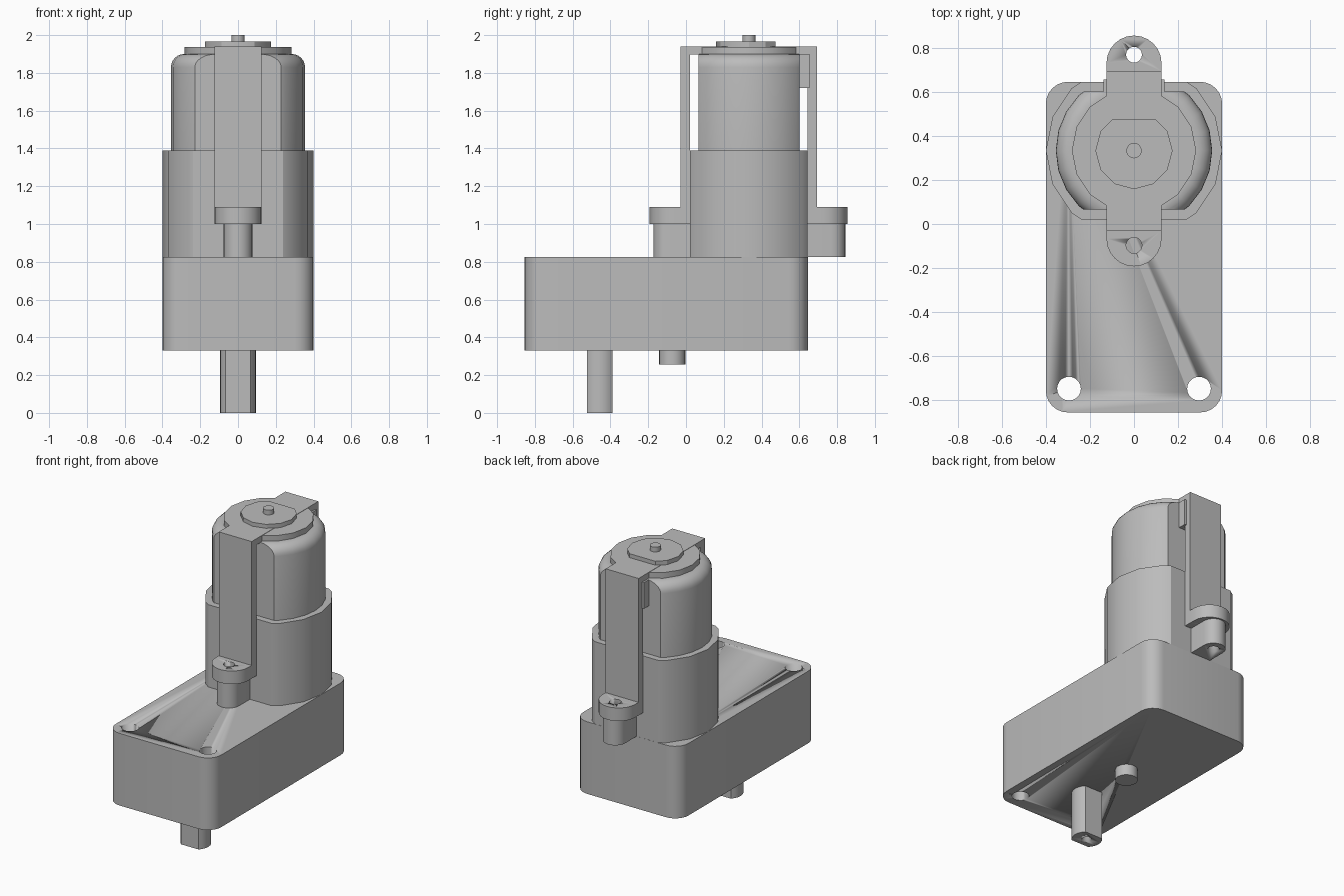
import bpy, bmesh, math
from mathutils import Vector

cube = bpy.data.objects.get("Cube")
if cube:
    bpy.data.objects.remove(cube, do_unlink=True)

grey = bpy.data.materials.new("plain_grey")
grey.use_nodes = True
grey.diffuse_color = (0.5, 0.5, 0.5, 1)
grey.node_tree.nodes["Principled BSDF"].inputs["Base Color"].default_value = (0.5, 0.5, 0.5, 1)

MOTOR_Y = 0.333


def finish(name, bm, angle=30):
    bmesh.ops.recalc_face_normals(bm, faces=bm.faces)
    mesh = bpy.data.meshes.new(name)
    bm.to_mesh(mesh)
    bm.free()
    mesh.materials.append(grey)
    obj = bpy.data.objects.new(name, mesh)
    bpy.context.collection.objects.link(obj)
    bpy.ops.object.select_all(action='DESELECT')
    obj.select_set(True)
    bpy.context.view_layer.objects.active = obj
    bpy.ops.object.shade_smooth_by_angle(angle=math.radians(angle))
    return obj


def extrude(name, points, direction):
    """Extrude a closed outline of 3D points along a direction."""
    bm = bmesh.new()
    face = bm.faces.new([bm.verts.new(p) for p in points])
    new = bmesh.ops.extrude_face_region(bm, geom=[face])["geom"]
    bmesh.ops.translate(bm, vec=direction, verts=[v for v in new if isinstance(v, bmesh.types.BMVert)])
    return finish(name, bm)


def lathe(name, profile, y, segments, flats=(), x=0):
    """Turn an (r, z) profile about a vertical axis, then cut flats at y offsets."""
    bm = bmesh.new()
    rings = []
    for r, z in profile:
        turn = [2 * math.pi * i / segments for i in range(segments)]
        rings.append([bm.verts.new((x + r * math.cos(a), y + r * math.sin(a), z)) for a in turn])
    for low, high in zip(rings, rings[1:]):
        for i in range(segments):
            j = (i + 1) % segments
            bm.faces.new((low[i], low[j], high[j], high[i]))
    bm.faces.new(rings[0])
    bm.faces.new(rings[-1])
    for offset in flats:
        cut = bmesh.ops.bisect_plane(
            bm, geom=bm.verts[:] + bm.edges[:] + bm.faces[:], clear_outer=True,
            plane_co=(0, y + offset, 0), plane_no=(0, math.copysign(1, offset), 0))
        edges = [e for e in cut["geom_cut"] if isinstance(e, bmesh.types.BMEdge)]
        bmesh.ops.edgenet_fill(bm, edges=edges)
    return finish(name, bm)


def drill(obj, x, y, r, z0, z1):
    """Cut a round vertical hole."""
    cutter = lathe("hole_cutter", [(r, z0), (r, z1)], y, 20, x=x)
    cutter.hide_render = True
    mod = obj.modifiers.new("hole", 'BOOLEAN')
    mod.operation, mod.solver, mod.object = 'DIFFERENCE', 'EXACT', cutter
    bpy.ops.object.select_all(action='DESELECT')
    obj.select_set(True)
    bpy.context.view_layer.objects.active = obj
    bpy.ops.object.modifier_apply(modifier=mod.name)
    bpy.data.objects.remove(cutter, do_unlink=True)


def lug(name, half, inner_y, centre_y, z0, z1):
    """Tab with a half-round end, pointing away from the motor."""
    side = math.copysign(1, centre_y - inner_y)
    points = [(half, inner_y, z0)]
    for i in range(13):
        a = math.pi * i / 12
        points.append((half * math.cos(a), centre_y + side * half * math.sin(a), z0))
    points.append((-half, inner_y, z0))
    return extrude(name, points, (0, 0, z1 - z0))


def box(name, low, high):
    (x0, y0, z0), (x1, y1, z1) = low, high
    return extrude(name, [(x0, y0, z0), (x1, y0, z0), (x1, y1, z0), (x0, y1, z0)], (0, 0, z1 - z0))


# Gearbox with rounded corners and two mounting holes
outline = []
radius = 0.1
for k, (cx, cy) in enumerate([(0.3, 0.545), (-0.3, 0.545), (-0.3, -0.755), (0.3, -0.755)]):
    for i in range(7):
        a = math.pi / 2 * (k + i / 6)
        outline.append((cx + radius * math.cos(a), cy + radius * math.sin(a), 0.33))
gearbox = extrude("gearbox", outline, (0, 0, 0.495))
for x in (-0.295, 0.295):
    drill(gearbox, x, -0.747, 0.054, 0.2, 1)

# Output shaft with two flats and a screw hole, plus the locating pin
shaft = lathe("output_shaft", [(0.095, 0), (0.095, 0.335)], -0.457, 24, (-0.067, 0.067))
drill(shaft, 0, -0.457, 0.03, -0.1, 0.2)
lathe("locating_pin", [(0.07, 0.255), (0.07, 0.335)], -0.073, 20)

# Motor sleeve and motor can, both with flat front and back
lathe("motor_sleeve", [(0.4, 0.82), (0.4, 1.39)], MOTOR_Y, 16, (-0.312, 0.311))
can = [(0.355, 1.38)]
for i in range(7):
    a = math.pi / 2 * i / 6
    can.append((0.285 + 0.07 * math.cos(a), 1.83 + 0.07 * math.sin(a)))
lathe("motor_can", can, MOTOR_Y, 24, (-0.268, 0.268))

# Stepped end cap and rear axle
lathe("end_cap", [(0.282, 1.89), (0.282, 1.938)], MOTOR_Y, 16, (-0.26, 0.26))
lathe("rear_bearing", [(0.175, 1.93), (0.175, 1.967)], MOTOR_Y, 12, (0.14,))
lathe("rear_axle", [(0.035, 1.96), (0.035, 2.0)], MOTOR_Y, 16)

# Retaining strap bent over the motor
front, back, top = -0.03, 0.693, 1.94
strap = [(front, 1.0), (front, top), (back, top), (back, 1.0),
         (back - 0.05, 1.0), (back - 0.05, 1.897), (front + 0.05, 1.897), (front + 0.05, 1.0)]
extrude("retaining_strap", [(-0.125, y, z) for y, z in strap], (0.25, 0, 0))
box("strap_tab", (-0.138, 0.598, 1.72), (0.138, 0.655, 1.9))

# Strap feet and the bosses beneath them
for side, inner, foot_y, hole_y in (("front", 0.02, -0.067, -0.097), ("back", 0.643, 0.73, 0.768)):
    foot_inner = front if side == "front" else back
    foot = lug(side + "_strap_foot", 0.125, foot_inner, foot_y, 1.0, 1.09)
    boss = lug(side + "_screw_boss", 0.076, inner, hole_y, 0.825, 1.0)
    for part in (foot, boss):
        drill(part, 0, hole_y, 0.036, 0.7, 1.2)
